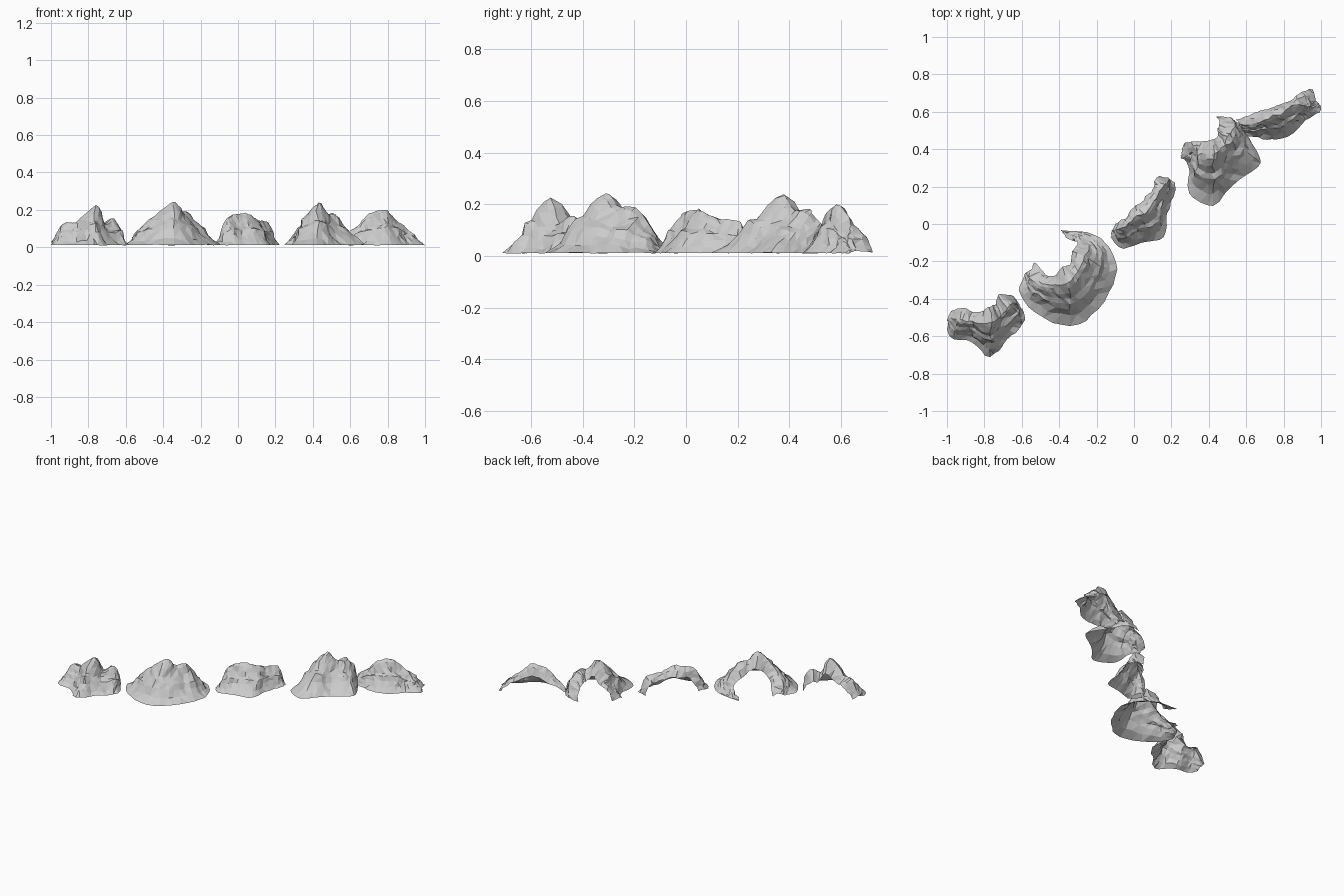
import bpy, bmesh, random
from mathutils import Vector, noise

random.seed(4)
SUB = 4
# cross-section from crest to foot: (outward fraction, height fraction), with a ledge halfway
SLOPE = [(0.12, 0.92), (0.25, 0.77), (0.37, 0.6), (0.5, 0.53), (0.6, 0.36), (0.78, 0.16), (1, 0)]


def catmull(pts, i, t):
    n = len(pts) - 1
    a, b, c, d = (Vector(pts[min(max(i + k, 0), n)]) for k in (-1, 0, 1, 2))
    return 0.5 * (2 * b + (c - a) * t + (2 * a - 5 * b + 4 * c - d) * t * t
                  + (3 * b - a - 3 * c + d) * t ** 3)


def section(crest, base, rim):
    """One cross-section: open back rim, over the crest, down to the foot."""
    top = max(crest.z, 0.015)
    crest = Vector((crest.x, crest.y, top))
    low = Vector((rim.x, rim.y, 0.012 + top * 0.6))
    if top < 0.04:
        low.z = 0.015
    half = crest.lerp(low, 0.55)
    half.z += (top - low.z) * 0.2
    foot = Vector((base.x, base.y, 0.012))
    out = [low, half, crest]
    for u, h in SLOPE:
        p = crest.lerp(foot, u)
        p.z = foot.z + max(top - foot.z, 0) * h
        out.append(p)
    return out


def rock_ridge(name, stations):
    """Open rocky shell lofted through stations of crest xyz, foot xy, rim xy."""
    crest = [s[:3] for s in stations]
    base = [(s[3], s[4], 0) for s in stations]
    rim = [(s[5], s[6], 0) for s in stations]
    params = [(i, k / SUB) for i in range(len(stations) - 1) for k in range(SUB)]
    params.append((len(stations) - 2, 1.0))
    bm = bmesh.new()
    rows = []
    for i, t in params:
        pts = section(*(catmull(c, i, t) for c in (crest, base, rim)))
        row = []
        for j, p in enumerate(pts):
            edge = j in (0, len(pts) - 1)
            amp = 0.008 if edge else 0.014
            d = noise.noise_vector(p * 16) * amp
            d += Vector([random.uniform(-1, 1) for _ in range(3)]) * 0.004
            if p.z < 0.03:
                d.z *= 0.3
            q = p + d
            q.x = min(max(q.x, -1), 1)
            q.z = max(q.z, 0.003)
            row.append(bm.verts.new(q))
        rows.append(row)
    for r0, r1 in zip(rows, rows[1:]):
        for j in range(len(r0) - 1):
            bm.faces.new((r0[j], r0[j + 1], r1[j + 1], r1[j]))
    bmesh.ops.triangulate(bm, faces=bm.faces[:])
    bmesh.ops.recalc_face_normals(bm, faces=bm.faces[:])
    if sum(f.normal.z * f.calc_area() for f in bm.faces) < 0:
        bmesh.ops.reverse_faces(bm, faces=bm.faces[:])
    me = bpy.data.meshes.new(name)
    bm.to_mesh(me)
    bm.free()
    bpy.context.collection.objects.link(bpy.data.objects.new(name, me))


# three-humped mountain at the front left
rock_ridge("mountain_left", [
    (-.99, -.50, .03, -1.0, -.55, -.97, -.46), (-.93, -.51, .13, -.98, -.61, -.91, -.45),
    (-.86, -.52, .13, -.87, -.63, -.85, -.47), (-.77, -.53, .225, -.77, -.71, -.77, -.45),
    (-.71, -.49, .13, -.68, -.62, -.74, -.43), (-.66, -.43, .15, -.59, -.54, -.72, -.38),
    (-.61, -.43, .03, -.585, -.47, -.64, -.39)])

# tall mountain with a wide crescent skirt
rock_ridge("mountain_crescent", [
    (-.55, -.24, .03, -.59, -.27, -.53, -.20), (-.53, -.30, .09, -.61, -.36, -.48, -.26),
    (-.44, -.33, .17, -.53, -.47, -.43, -.28), (-.35, -.31, .25, -.34, -.545, -.38, -.23),
    (-.31, -.27, .20, -.19, -.45, -.34, -.21), (-.26, -.18, .17, -.10, -.28, -.33, -.14),
    (-.25, -.11, .08, -.12, -.15, -.30, -.10), (-.32, -.07, .02, -.20, -.06, -.33, -.09),
    (-.38, -.05, .015, -.40, -.03, -.37, -.07)])

# flat-topped mountain in the middle
rock_ridge("mountain_middle", [
    (-.12, -.03, .02, -.12, -.07, -.10, 0), (-.06, -.02, .15, -.06, -.13, -.05, .03),
    (0, .03, .175, .04, -.10, 0, .09), (.07, .08, .17, .16, -.07, .05, .13),
    (.12, .14, .14, .18, .06, .10, .19), (.16, .21, .13, .22, .17, .11, .24),
    (.18, .25, .02, .22, .22, .14, .26)])

# steep mountain with a shoulder behind its peak
rock_ridge("mountain_shouldered", [
    (.26, .38, .02, .25, .36, .27, .43), (.32, .38, .10, .29, .31, .31, .44),
    (.37, .38, .17, .30, .17, .37, .44), (.43, .38, .24, .42, .10, .42, .45),
    (.48, .41, .185, .55, .23, .45, .47), (.51, .48, .18, .68, .33, .45, .51),
    (.54, .53, .10, .63, .43, .46, .54), (.52, .57, .02, .57, .53, .44, .58)])

# long tapering ridge at the back right
rock_ridge("mountain_right", [
    (.57, .53, .06, .57, .48, .55, .55), (.65, .54, .13, .66, .46, .64, .59),
    (.72, .57, .18, .76, .45, .70, .61), (.78, .59, .20, .87, .50, .76, .635),
    (.85, .63, .15, .92, .56, .83, .66), (.92, .65, .08, .99, .60, .90, .71),
    (.97, .66, .02, 1.0, .62, .95, .72)])
